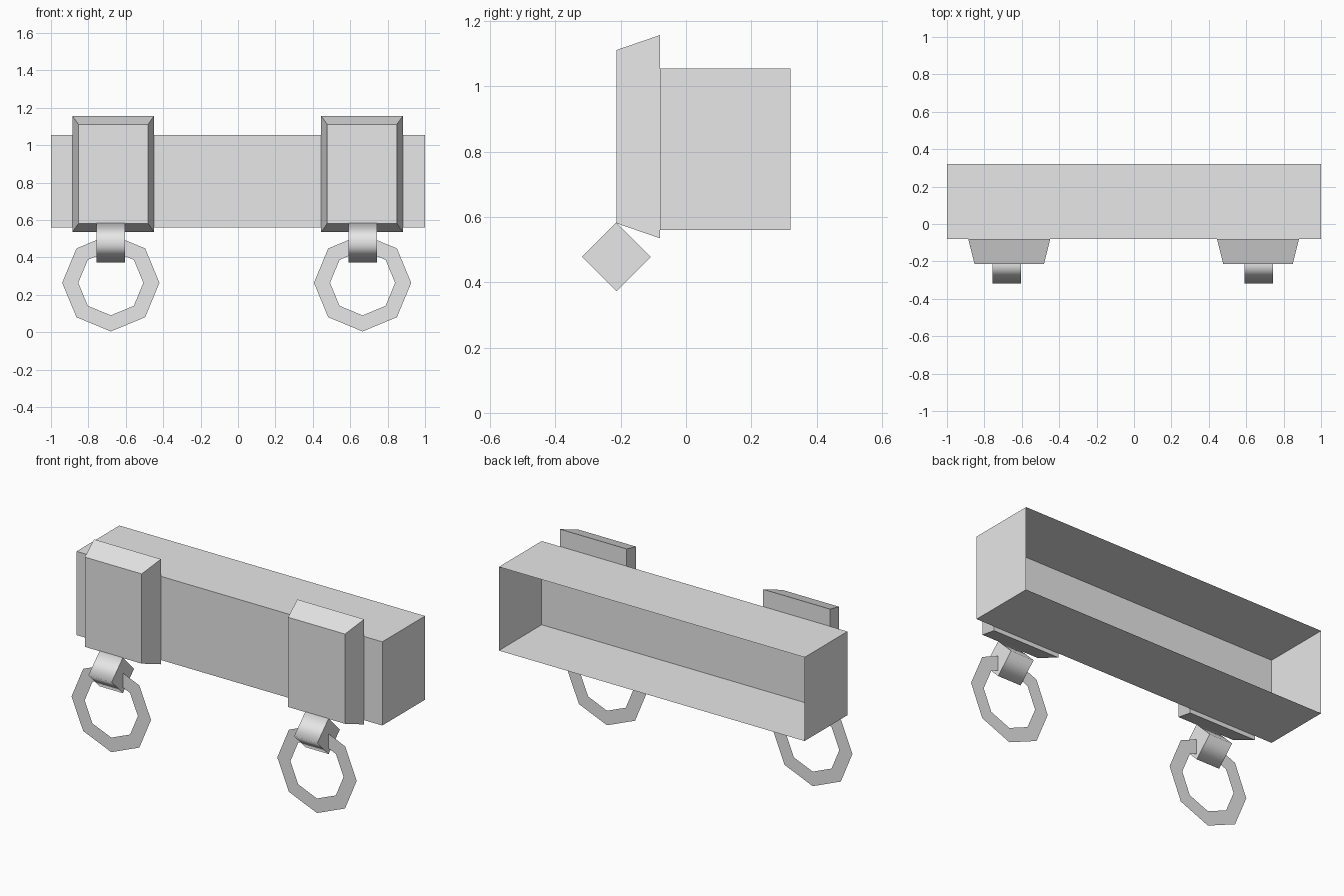
import bpy, bmesh, math
from mathutils import Matrix

cube = bpy.data.objects.get("Cube")
if cube:
    bpy.data.objects.remove(cube, do_unlink=True)

grey = bpy.data.materials.new("light_grey")
grey.use_nodes = True
grey.diffuse_color = (0.8, 0.8, 0.8, 1)
grey.node_tree.nodes["Principled BSDF"].inputs["Base Color"].default_value = (0.8, 0.8, 0.8, 1)


def finish(name, bm, normals=True):
    if normals:
        bmesh.ops.recalc_face_normals(bm, faces=bm.faces)
    mesh = bpy.data.meshes.new(name)
    bm.to_mesh(mesh)
    bm.free()
    mesh.materials.append(grey)
    obj = bpy.data.objects.new(name, mesh)
    bpy.context.collection.objects.link(obj)
    return obj


def box(x, y, z):
    """Box between the given (low, high) limits."""
    bm = bmesh.new()
    bmesh.ops.create_cube(bm, size=1)
    for v in bm.verts:
        v.co = [lim[0] if c < 0 else lim[1] for c, lim in zip(v.co, (x, y, z))]
    return bm


FRONT, BACK = -0.08, 0.32
PLATE_FRONT = -0.213

# Beam: a thin shell, open at the back
bm = box((-1, 1), (FRONT, BACK), (0.56, 1.055))
bm.normal_update()
bmesh.ops.delete(bm, geom=[f for f in bm.faces if f.normal.y > 0.5], context='FACES_ONLY')
finish("beam_shell", bm, normals=False)

for side, cx in (("right", -0.667), ("left", 0.663)):
    # Mounting plate, tapering towards the front
    bm = box((cx - 0.219, cx + 0.219), (PLATE_FRONT, FRONT), (0.535, 1.157))
    mid = 0.846
    for v in bm.verts:
        if v.co.y < FRONT - 0.05:
            v.co.x = cx + (v.co.x - cx) * 0.85
            v.co.z = mid + (v.co.z - mid) * 0.853
    finish(side + "_plate", bm)

    # Four-sided knuckle lying along x, smooth round its length
    ring_x = cx - 0.013 if cx < 0 else cx + 0.003
    bm = bmesh.new()
    bmesh.ops.create_cone(bm, cap_ends=True, segments=4, radius1=0.105, radius2=0.105, depth=0.152,
                          matrix=Matrix.Translation((ring_x, PLATE_FRONT, 0.478))
                          @ Matrix.Rotation(math.pi / 2, 4, 'Y'))
    bm.normal_update()
    for f in bm.faces:
        f.smooth = abs(f.normal.x) < 0.5
    finish(side + "_knuckle", bm)

    # Flat eight-sided ring hanging through the knuckle
    bm = bmesh.new()
    loops = []
    for r in (0.26, 0.174):
        loops.append([bm.verts.new((ring_x + r * math.cos(a), PLATE_FRONT, 0.264 + r * math.sin(a)))
                      for a in (i * math.pi / 4 for i in range(8))])
    outer, inner = loops
    for i in range(8):
        j = (i + 1) % 8
        bm.faces.new((outer[i], outer[j], inner[j], inner[i]))
    finish(side + "_ring", bm, normals=False)
